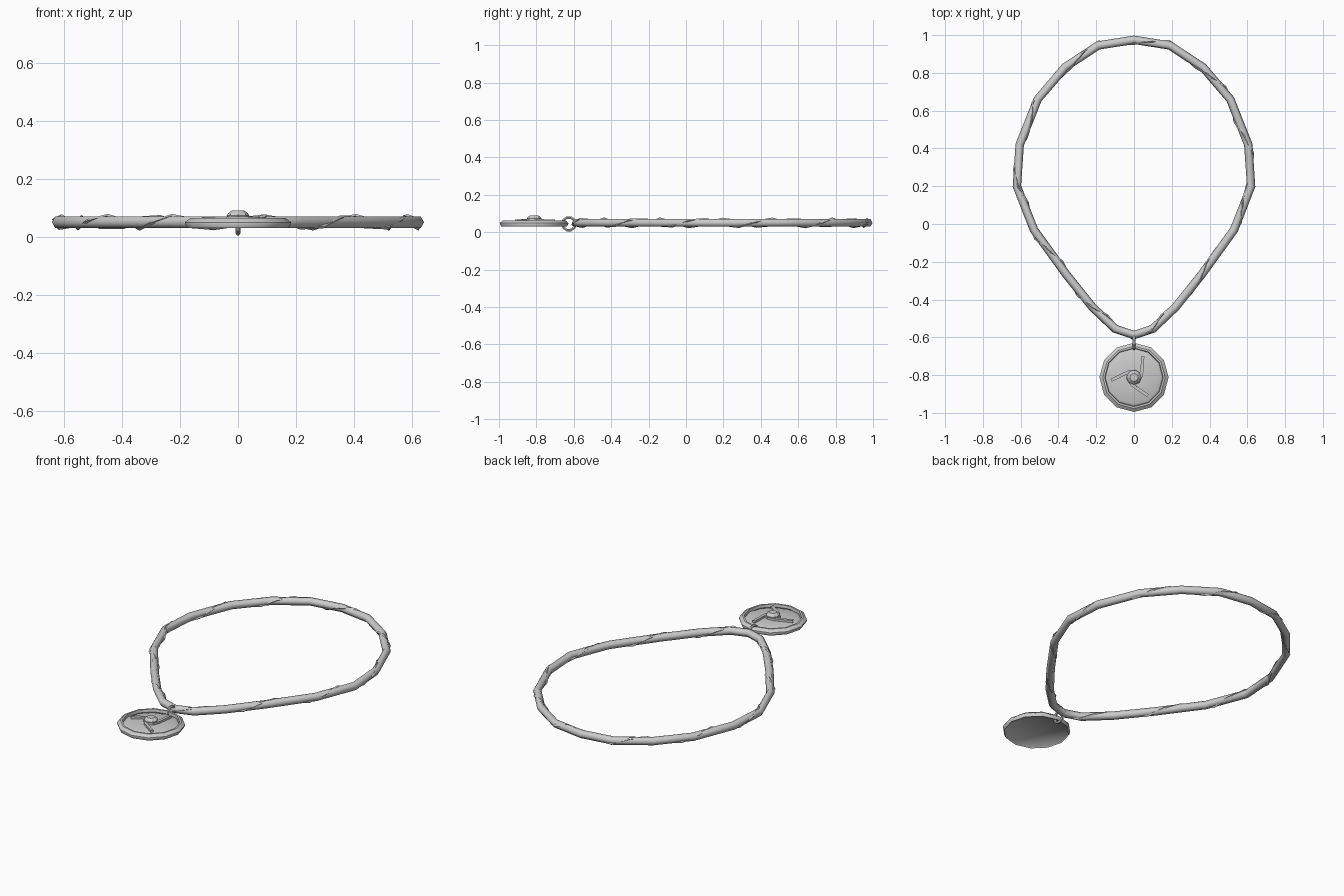
import bpy, bmesh, math
from mathutils import Vector, Matrix

if "Cube" in bpy.data.objects:
    bpy.data.objects.remove(bpy.data.objects["Cube"])

grey = bpy.data.materials.new("plain grey")
grey.diffuse_color = (0.6, 0.6, 0.6, 1)
grey.use_nodes = True
grey.node_tree.nodes["Principled BSDF"].inputs["Base Color"].default_value = grey.diffuse_color


def finish(name, bm, angle):
    bmesh.ops.recalc_face_normals(bm, faces=bm.faces)
    me = bpy.data.meshes.new(name)
    bm.to_mesh(me)
    bm.free()
    me.materials.append(grey)
    ob = bpy.data.objects.new(name, me)
    bpy.context.collection.objects.link(ob)
    bpy.ops.object.select_all(action='DESELECT')
    ob.select_set(True)
    bpy.context.view_layer.objects.active = ob
    bpy.ops.object.shade_smooth_by_angle(angle=math.radians(angle))
    return ob


def sweep(name, path, radius, sides, up, closed=True, turn=0.0, angle=70):
    """Tube of a regular polygon section along a path."""
    bm = bmesh.new()
    up, n, rings = Vector(up), len(path), []
    for i, p in enumerate(path):
        a = path[(i - 1) % n] if closed or i else p
        b = path[(i + 1) % n] if closed or i < n - 1 else p
        t = (b - a).normalized()
        side = t.cross(up).normalized()
        top = side.cross(t)
        rings.append([bm.verts.new(p + radius * (math.cos(w) * side + math.sin(w) * top))
                      for w in (turn + math.tau * k / sides for k in range(sides))])
    for i in range(n if closed else n - 1):
        r, s = rings[i], rings[(i + 1) % n]
        for k in range(sides):
            m = (k + 1) % sides
            bm.faces.new((r[k], r[m], s[m], s[k]))
    if not closed:
        bm.faces.new(rings[0])
        bm.faces.new(rings[-1])
    return finish(name, bm, angle)


def lathe(name, profile, centre, sides, angle):
    """Turned solid from (radius, height) points, capped at both ends."""
    bm = bmesh.new()
    rings = [[bm.verts.new((centre[0] + r * math.cos(math.tau * k / sides),
                            centre[1] + r * math.sin(math.tau * k / sides), z))
              for k in range(sides)] for r, z in profile]
    for r, s in zip(rings, rings[1:]):
        for k in range(sides):
            m = (k + 1) % sides
            bm.faces.new((r[k], r[m], s[m], s[k]))
    bm.faces.new(rings[0])
    bm.faces.new(rings[-1])
    return finish(name, bm, angle)


# Cord: half outline mirrored into a teardrop loop
Z = 0.05
half = [(0.19, 0.945), (0.365, 0.83), (0.51, 0.66), (0.605, 0.42), (0.62, 0.2),
        (0.53, -0.03), (0.36, -0.265), (0.22, -0.44), (0.10, -0.555)]
outline = ([(0, 0.975)] + half + [(0, -0.588)] + [(-x, y) for x, y in reversed(half)])
loop = [Vector((x, y, Z)) for x, y in outline]
sweep("cord", loop, 0.0225, 6, (0, 0, 1))

# Thin strand winding round the cord
lengths = [(loop[(i + 1) % len(loop)] - p).length for i, p in enumerate(loop)]
total, turns, steps = sum(lengths), 11, 46
strand = []
for s in range(steps):
    d, i = total * s / steps, 0
    while d > lengths[i]:
        d -= lengths[i]
        i += 1
    t = (loop[(i + 1) % len(loop)] - loop[i]).normalized()
    side = t.cross(Vector((0, 0, 1)))
    w = math.tau * turns * s / steps + 0.4
    strand.append(loop[i] + t * d + 0.022 * (math.cos(w) * side + math.sin(w) * Vector((0, 0, 1))))
sweep("wound_strand", strand, 0.007, 4, (0, 0, 1))

# Link ring joining cord and pendant
link = [Vector((0, -0.626 + 0.035 * math.cos(a), 0.045 + 0.035 * math.sin(a)))
        for a in (math.tau * k / 10 for k in range(10))]
sweep("link_ring", link, 0.008, 6, (1, 0, 0), turn=math.pi / 6, angle=30)

# Pendant: hollowed back, raised rim and gently domed face
C = Vector((0, -0.812, 0))
lathe("pendant_back", [(0.003, 0.037), (0.171, 0.036), (0.175, 0.030), (0.183, 0.045),
                       (0.182, 0.048), (0.003, 0.048)], C, 12, 75)
lathe("pendant_face", [(0.17, 0.045), (0.183, 0.046), (0.183, 0.05), (0.165, 0.064),
                       (0.155, 0.064), (0.152, 0.046), (0.128, 0.054), (0.06, 0.058),
                       (0.02, 0.059)], C, 12, 32)

# Centre boss
lathe("pendant_boss", [(0.034, 0.05), (0.039, 0.074), (0.034, 0.081), (0.022, 0.09)],
      C, 8, 20)

# Three swirling arms
for k in range(3):
    rot = Matrix.Rotation(math.tau * k / 3, 3, 'Z')
    pts = [C + rot @ Vector(p) for p in
           ((0.0, -0.035, 0.062), (0.025, -0.022, 0.062), (0.04, 0.015, 0.062), (0.047, 0.112, 0.06))]
    sweep("swirl_arm_%d" % (k + 1), pts, 0.0115, 4, (0, 0, 1), closed=False,
          turn=math.pi / 4, angle=30)
